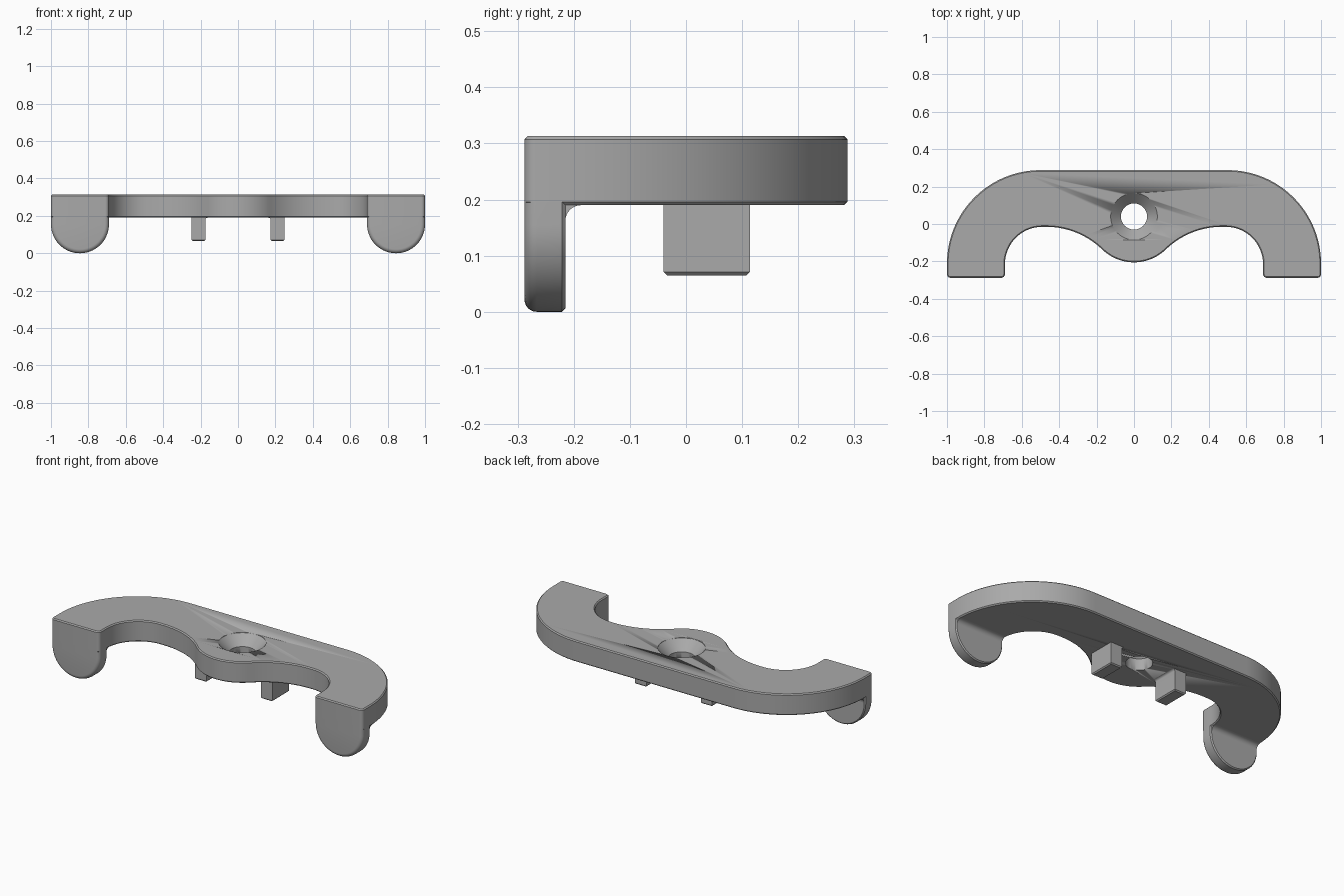
import bpy, bmesh
from math import sin, cos, radians, pi
from mathutils import Vector

if "Cube" in bpy.data.objects:
    bpy.data.objects.remove(bpy.data.objects["Cube"], do_unlink=True)

TOP, UNDER, FRONT, BACK = 0.313, 0.19, -0.288, 0.288
LEG_X, LEG_R = 0.845, 0.155

grey = bpy.data.materials.new("plain grey")
grey.use_nodes = True
colour = (0.4, 0.4, 0.4, 1)
grey.diffuse_color = colour
grey.node_tree.nodes["Principled BSDF"].inputs["Base Color"].default_value = colour


def arc(cx, cy, r, a0, a1, n):
    angles = [radians(a0 + (a1 - a0) * i / n) for i in range(n + 1)]
    return [(cx + r * cos(a), cy + r * sin(a)) for a in angles]


def finish(name, bm, angle=30):
    bmesh.ops.recalc_face_normals(bm, faces=bm.faces)
    mesh = bpy.data.meshes.new(name)
    bm.to_mesh(mesh)
    bm.free()
    mesh.materials.append(grey)
    obj = bpy.data.objects.new(name, mesh)
    bpy.context.collection.objects.link(obj)
    bpy.ops.object.select_all(action="DESELECT")
    obj.select_set(True)
    bpy.context.view_layer.objects.active = obj
    bpy.ops.object.shade_smooth_by_angle(angle=radians(angle))
    return obj


def prism(points, direction):
    """Extrude a closed 3D outline along a direction."""
    bm = bmesh.new()
    face = bm.faces.new([bm.verts.new(p) for p in points])
    result = bmesh.ops.extrude_face_region(bm, geom=[face], use_keep_orig=True)
    verts = [v for v in result["geom"] if isinstance(v, bmesh.types.BMVert)]
    bmesh.ops.translate(bm, verts=verts, vec=Vector(direction))
    bmesh.ops.recalc_face_normals(bm, faces=bm.faces)
    return bm


def loft(rings):
    """Skin a stack of equal closed rings and cap both ends."""
    bm = bmesh.new()
    rows = [[bm.verts.new(p) for p in ring] for ring in rings]
    for a, b in zip(rows, rows[1:]):
        for i in range(len(a)):
            j = (i + 1) % len(a)
            bm.faces.new((a[i], a[j], b[j], b[i]))
    bm.faces.new(rows[0])
    bm.faces.new(rows[-1])
    return bm


# Plate: right half of the outline from the centre lobe round to the back
half = arc(0, 0.04, 0.245, -90, -46, 14)
half += arc(0.47, -0.446, 0.431, 134, 90, 14)[1:]
half += arc(0.49, -0.215, 0.2, 90, 0, 18)
half += arc(0.71, FRONT + 0.02, 0.02, 180, 270, 6)
half += arc(0.98, FRONT + 0.02, 0.02, 270, 360, 6)
half += arc(0.5, BACK - 0.5, 0.5, 0, 90, 32)
outline = half + [(-x, y) for x, y in reversed(half[1:])]
bm = prism([(x, y, UNDER) for x, y in outline], (0, 0, TOP - UNDER))
rim = [e for e in bm.edges if abs(e.verts[0].co.z - e.verts[1].co.z) < 1e-5]
bmesh.ops.bevel(bm, geom=rim, offset=0.006, segments=1, affect="EDGES")
plate = finish("plate", bm)

# Countersunk screw hole
sections = [(0.07, UNDER - 0.05), (0.07, TOP - 0.057), (0.125, TOP - 0.002), (0.125, TOP + 0.05)]
cutter = finish("hole_cutter", loft(
    [[(x, y, z) for x, y in arc(0, 0.04, r, 0, 360, 48)[:-1]] for r, z in sections]))
cutter.hide_render = True
cut = plate.modifiers.new("screw_hole", "BOOLEAN")
cut.operation, cut.solver, cut.object = "DIFFERENCE", "EXACT", cutter
bpy.context.view_layer.objects.active = plate
bpy.ops.object.modifier_apply(modifier=cut.name)
bpy.data.objects.remove(cutter, do_unlink=True)


def leg_ring(cx, inset, y):
    curve = arc(cx, LEG_R, LEG_R - inset, 180, 360, 28)
    top = TOP - 0.02
    return [(cx - LEG_R + inset, y, top)] + [(x, y, z) for x, z in curve] + [(cx + LEG_R - inset, y, top)]


for side, s in (("left", 1), ("right", -1)):
    # Round-ended leg with a rolled front edge and a chamfered rear edge
    r, rear = 0.022, -0.215
    steps = [(r * (1 - sin(a)), FRONT + r * (1 - cos(a))) for a in [i * pi / 12 for i in range(7)]]
    steps += [(0, rear - 0.006), (0.006, rear)]
    finish(side + "_leg", loft([leg_ring(s * LEG_X, i, y) for i, y in steps]))

    # Concave fillet between leg and plate
    f = 0.028
    curve = arc(rear + f, UNDER - f, f, 180, 90, 8)
    profile = curve + [(rear + f, UNDER + 0.02), (rear - 0.02, UNDER + 0.02), (rear - 0.02, UNDER - f)]
    finish(side + "_leg_fillet", prism(
        [(s * LEG_X - 0.149, y, z) for y, z in profile], (0.298, 0, 0)))

    # Locating peg with a chamfered tip and a small fillet on its inner root
    peg = [(0.175, 0.065), (0.248, 0.065), (0.248, UNDER + 0.02), (0.163, UNDER + 0.02)]
    peg += arc(0.163, UNDER - 0.012, 0.012, 90, 0, 5)
    bm = prism([(s * x, -0.04, z) for x, z in peg], (0, 0.154, 0))
    tip = [e for e in bm.edges if all(v.co.z < 0.066 for v in e.verts)]
    bmesh.ops.bevel(bm, geom=tip, offset=0.006, segments=1, affect="EDGES")
    finish(side + "_peg", bm)
